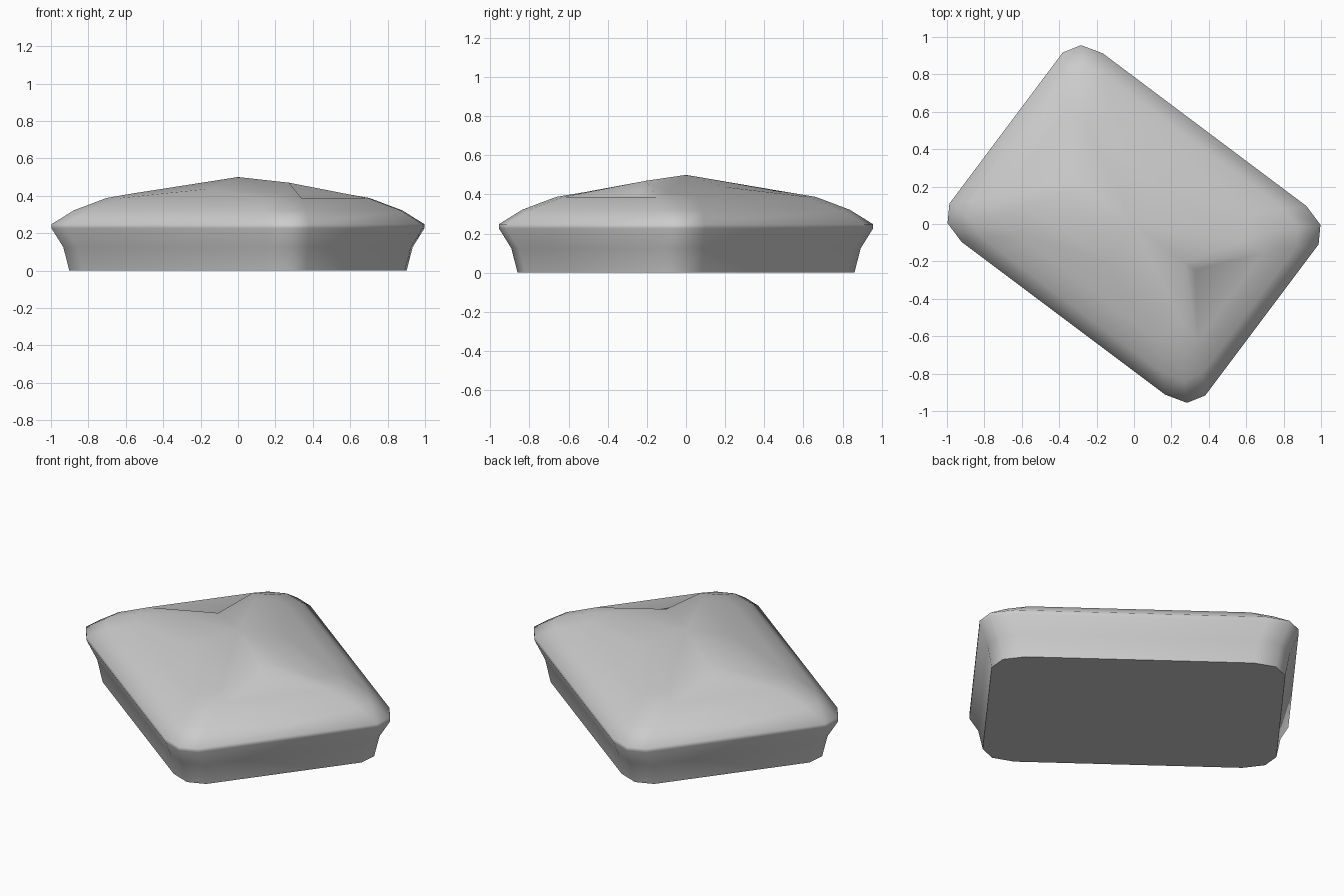
import bpy, bmesh, math
from mathutils import Matrix

if "Cube" in bpy.data.objects:
    bpy.data.objects.remove(bpy.data.objects["Cube"])

bm = bmesh.new()

# Chamfered rectangle outline, shrunk by d
def outline(d):
    q = [(.855 - d, .505 - d), (.8 - d, .595 - d), (.68 - d, .63 - d)]
    return (q + [(-u, v) for u, v in reversed(q)]
            + [(-u, -v) for u, v in q] + [(u, -v) for u, v in reversed(q)])

# Side wall, rim and rounded shoulder as stacked rings (inset, height)
profile = [(.068, 0), (.045, .125), (0, .226), (0, .248), (.085, .322), (.21, .388)]
rings = [[bm.verts.new((u, v, z)) for u, v in outline(d)] for d, z in profile]
bm.faces.new(rings[0])
for lo, hi in zip(rings, rings[1:]):
    for i in range(12):
        j = (i + 1) % 12
        bm.faces.new((lo[i], lo[j], hi[j], hi[i]))
top = rings[-1]

# Ridged crown with a sunken triangular facet at each end
apex = bm.verts.new((0, 0, .5))
mid = {s: bm.verts.new((0, s * .25, .438)) for s in (1, -1)}
ends = {1: (.1, 2, 11, 0), -1: (.1, 3, 5, 6)}
for sx in (1, -1):
    ridge = bm.verts.new((sx * .34, 0, .47 if sx > 0 else .447))
    notch = bm.verts.new((sx * .41, 0, .395))
    pair = (0, 11) if sx > 0 else (5, 6)
    bm.faces.new((notch, top[pair[0]], top[pair[1]]))
    for sy in (1, -1):
        a, b, c = {(1, 1): (0, 1, 2), (-1, 1): (5, 4, 3),
                   (-1, -1): (6, 7, 8), (1, -1): (11, 10, 9)}[sx, sy]
        hip = bm.verts.new((sx * .52, sy * .27, .41))
        for f in ((ridge, notch, top[a]), (ridge, top[a], hip),
                  (hip, top[a], top[b]), (hip, top[b], top[c]),
                  (hip, top[c], mid[sy]), (apex, ridge, hip), (apex, hip, mid[sy])):
            bm.faces.new(f)
bm.faces.new((top[2], top[3], mid[1]))
bm.faces.new((top[8], top[9], mid[-1]))

# Turn to the diagonal pose and finish
bmesh.ops.recalc_face_normals(bm, faces=bm.faces)
bmesh.ops.rotate(bm, verts=bm.verts, cent=(0, 0, 0),
                 matrix=Matrix.Rotation(-math.atan2(.6, .8), 3, 'Z'))
mesh = bpy.data.meshes.new("cushion_block")
bm.to_mesh(mesh)
bm.free()
obj = bpy.data.objects.new("cushion_block", mesh)
bpy.context.collection.objects.link(obj)
bpy.context.view_layer.objects.active = obj
obj.select_set(True)
bpy.ops.object.shade_smooth_by_angle(angle=math.radians(60))
